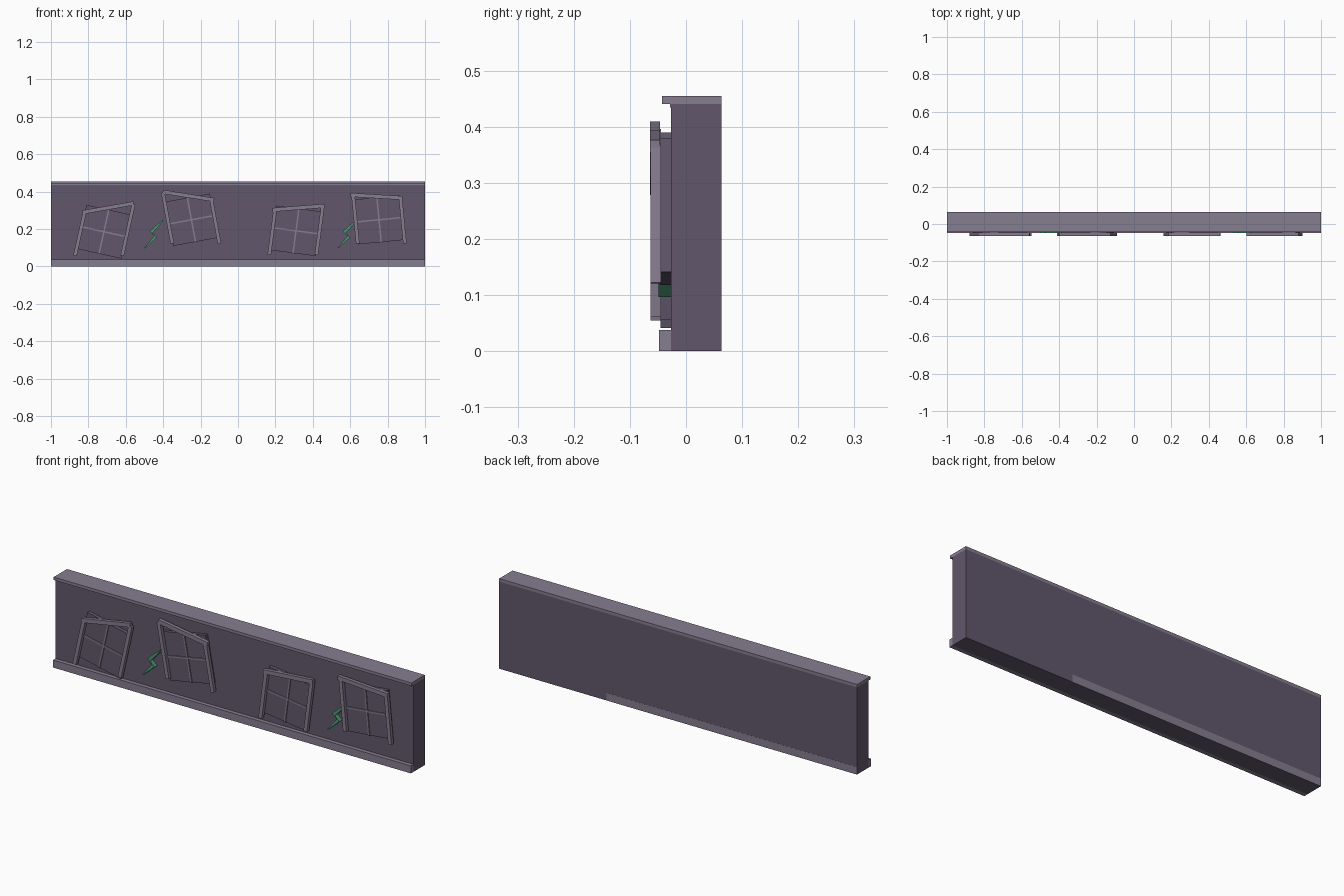
import bpy, bmesh, math
from mathutils import Vector

cube = bpy.data.objects.get("Cube")
if cube:
    bpy.data.objects.remove(cube, do_unlink=True)


def material(name, rgb):
    m = bpy.data.materials.new(name)
    m.use_nodes = True
    color = (*rgb, 1)
    m.diffuse_color = color
    m.node_tree.nodes["Principled BSDF"].inputs["Base Color"].default_value = color
    return m


WALL = material("dusky purple", (0.12, 0.095, 0.147))
TRIM = material("pale mauve", (0.24, 0.205, 0.28))
GREEN = material("crack green", (0.07, 0.30, 0.17))


def prism(name, outline, y0, y1, mat):
    """Extrude a front-facing (x, z) outline from y0 to y1."""
    bm = bmesh.new()
    face = bm.faces.new([bm.verts.new((x, y0, z)) for x, z in outline])
    grown = bmesh.ops.extrude_face_region(bm, geom=[face])
    verts = [v for v in grown["geom"] if isinstance(v, bmesh.types.BMVert)]
    bmesh.ops.translate(bm, verts=verts, vec=(0, y1 - y0, 0))
    bmesh.ops.recalc_face_normals(bm, faces=bm.faces)
    mesh = bpy.data.meshes.new(name)
    bm.to_mesh(mesh)
    bm.free()
    mesh.materials.append(mat)
    obj = bpy.data.objects.new(name, mesh)
    bpy.context.collection.objects.link(obj)
    return obj


def box(name, x0, x1, y0, y1, z0, z1, mat):
    return prism(name, [(x0, z0), (x1, z0), (x1, z1), (x0, z1)], y0, y1, mat)


def bar(name, p, q, width, y0, y1, mat):
    """Straight beam between two (x, z) points."""
    p, q = Vector(p), Vector(q)
    d = (q - p).normalized() * width / 2
    n = Vector((-d.y, d.x))
    return prism(name, [p - n, q - n, q + n, p + n], y0, y1, mat)


# Wall slab with cornice and plinth
BACK = 0.063
box("wall", -1, 1, -0.027, BACK, 0, 0.44, WALL)
box("cornice", -1, 1, -0.043, BACK, 0.44, 0.455, TRIM)
box("cornice_moulding", -1, 1, -0.0285, -0.02, 0.434, 0.44, TRIM)
box("plinth", -1, 1, -0.048, -0.027, 0, 0.038, TRIM)
box("plinth_back", -1, 0.4, BACK, BACK + 0.0005, 0, 0.038, TRIM)


# Crooked windows: pane block, glazing bars, stiles and a mismatched lintel
def window(name, cx, cz, tilt, lx, lz, lintel_tilt):
    c = Vector((cx, cz))
    a = math.radians(tilt)
    right = Vector((math.cos(a), math.sin(a)))
    up = Vector((-right.y, right.x))
    half = 0.122
    bar(name + "_pane", c - right * half, c + right * half, 0.24,
        -0.045, -0.027, WALL)
    for part, d in (("upright", up), ("crossbar", right)):
        bar(f"{name}_{part}", c - d * half, c + d * half, 0.008,
            -0.05, -0.045, TRIM)

    slope = math.tan(math.radians(lintel_tilt))
    lean = up.x / up.y
    for side, s in (("right", -1), ("left", 1)):
        mid = cx + s * 0.126
        z0 = cz - 0.128
        z1 = lz + slope * (mid - lx)
        bar(f"{name}_{side}_stile", (mid + lean * (z0 - cz), z0),
            (mid + lean * (z1 - cz), z1), 0.019, -0.063, -0.045, TRIM)
    b = math.radians(lintel_tilt)
    reach = Vector((math.cos(b), math.sin(b))) * 0.139
    lintel = Vector((lx, lz))
    bar(name + "_lintel", lintel - reach, lintel + reach, 0.021,
        -0.064, -0.046, TRIM)


window("window_a", -0.717, 0.185, -12.5, -0.695, 0.313, 10)
window("window_b", -0.249, 0.249, 10.5, -0.265, 0.377, -9)
window("window_c", 0.31, 0.19, -7.5, 0.323, 0.313, 4.5)
window("window_d", 0.754, 0.249, 5.5, 0.74, 0.374, -3.5)


# Jagged green cracks, tapering to a point at both ends
def crack(name, x, z):
    center = [(0, 0), (0.06, 0.062), (0.035, 0.085), (0.065, 0.115), (0.1, 0.15)]
    widths = [0.002, 0.008, 0.008, 0.007, 0.002]
    upper = [(x + u - w, z + v + w / 2) for (u, v), w in zip(center, widths)]
    lower = [(x + u + w, z + v - w / 2) for (u, v), w in zip(center, widths)]
    prism(name, lower + upper[::-1], -0.049, -0.027, GREEN)


crack("crack_right", -0.5, 0.097)
crack("crack_left", 0.533, 0.097)
